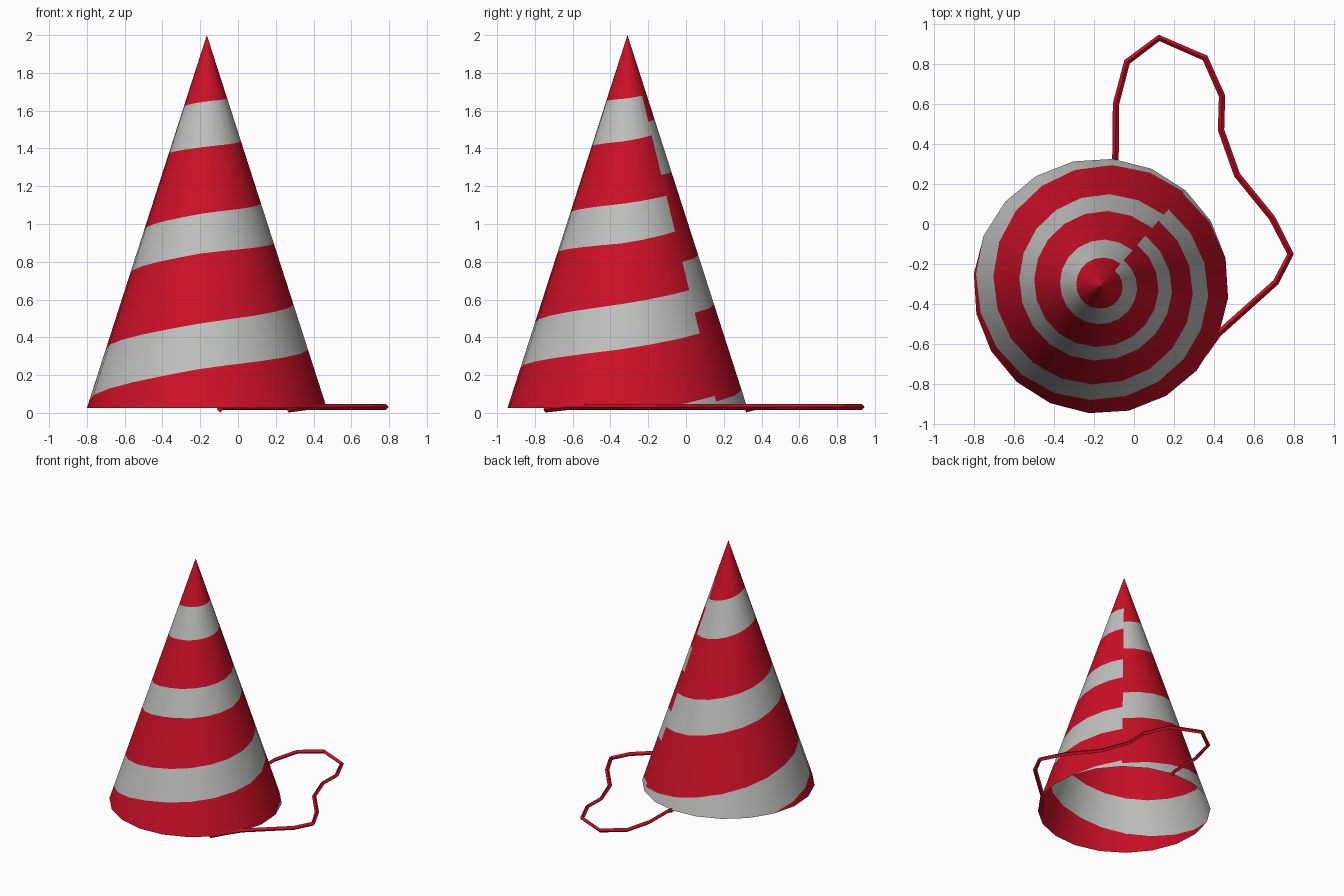
import bpy, math
from mathutils import Vector

if "Cube" in bpy.data.objects:
    bpy.data.objects.remove(bpy.data.objects["Cube"])

def material(name, rgb):
    m = bpy.data.materials.new(name)
    m.diffuse_color = (*rgb, 1)
    m.use_nodes = True
    m.node_tree.nodes["Principled BSDF"].inputs["Base Color"].default_value = m.diffuse_color
    return m

red = material("red", (0.60, 0.005, 0.020))
white = material("off white", (0.52, 0.53, 0.51))

CX, CY, BASE, TOP, R = -0.165, -0.31, 0.025, 2.0, 0.638
SIDES, SEAM = 20, 48.6

# Stripe edge heights along one turn, starting and ending at the seam
KEYS = [SEAM, 90, 180, 270, 360, SEAM + 360]
EDGES = [
    [-.60, -.50, -.35, -.20, -.01, .09],   # tail of the lowest band (top edge)
    [-.20, -.12, .07, .24, .34, .42],
    [.06, .13, .34, .48, .58, .65],
    [.53, .58, .74, .85, .90, .96],
    [.80, .84, .97, 1.06, 1.11, 1.15],
    [1.26, 1.28, 1.37, 1.41, 1.44, 1.47],
    [1.54, 1.56, 1.62, 1.65, 1.665, 1.68],
]

def height(vals, a):
    for i in range(len(KEYS) - 1):
        if a <= KEYS[i + 1] + 1e-6:
            t = (a - KEYS[i]) / (KEYS[i + 1] - KEYS[i])
            return max(BASE, vals[i] + t * (vals[i + 1] - vals[i]))

verts, normals, faces, mats = [], [], [], []

def add(a, z):
    r = R * (TOP - z) / (TOP - BASE)
    c, s = math.cos(math.radians(a)), math.sin(math.radians(a))
    verts.append((CX + r * c, CY + r * s, z))
    normals.append(Vector((c, s, R / (TOP - BASE))).normalized())
    return len(verts) - 1

# Open cone shell: one strip of stripe faces per side
step = 360 / SIDES
angles = [SEAM + step * k for k in range(SIDES + 1)]
cols = [[add(a, BASE)] + [add(a, height(e, a)) for e in EDGES] for a in angles]
for k in range(SIDES):
    a, b = cols[k], cols[k + 1]
    for j in range(len(EDGES)):
        quad = [a[j], b[j], b[j + 1], a[j + 1]]
        poly = []
        for v in quad:                      # drop corners flattened onto the rim
            if all(abs(verts[v][2] - verts[w][2]) > 1e-6 or
                   (Vector(verts[v]) - Vector(verts[w])).length > 1e-6 for w in poly):
                poly.append(v)
        if len(poly) > 2:
            faces.append(poly)
            mats.append(1 if j % 2 == 0 else 0)
    faces.append([a[-1], b[-1], add(angles[k] + step / 2, TOP)])
    mats.append(0)

me = bpy.data.meshes.new("cone_shell")
me.from_pydata(verts, [], faces)
me.materials.append(red)
me.materials.append(white)
for p, m in zip(me.polygons, mats):
    p.material_index = m
    p.use_smooth = True
me.normals_split_custom_set_from_vertices(normals)
cone = bpy.data.objects.new("cone_shell", me)
bpy.context.collection.objects.link(cone)

# Thin cord lying on the ground, both ends tied at the rim
path = [(-.095, .315, .018), (-.092, .36, .03), (-.09, .6, .031), (-.035, .81, .031),
        (.125, .93, .031), (.355, .83, .031), (.44, .64, .031), (.435, .47, .031),
        (.515, .245, .031), (.69, .03, .031), (.782, -.15, .031), (.71, -.29, .031),
        (.42, -.55, .031), (.36, -.635, .03), (.268, -.745, .018)]
cu = bpy.data.curves.new("cord", 'CURVE')
cu.dimensions = '3D'
cu.bevel_depth = 0.016
cu.bevel_resolution = 0
cu.use_fill_caps = True
sp = cu.splines.new('POLY')
sp.points.add(len(path) - 1)
for pt, co in zip(sp.points, path):
    pt.co = (*co, 1)
sp.use_smooth = False
cu.materials.append(red)
cord = bpy.data.objects.new("cord", cu)
bpy.context.collection.objects.link(cord)
bpy.context.view_layer.objects.active = cord
cord.select_set(True)
bpy.ops.object.convert(target='MESH')
